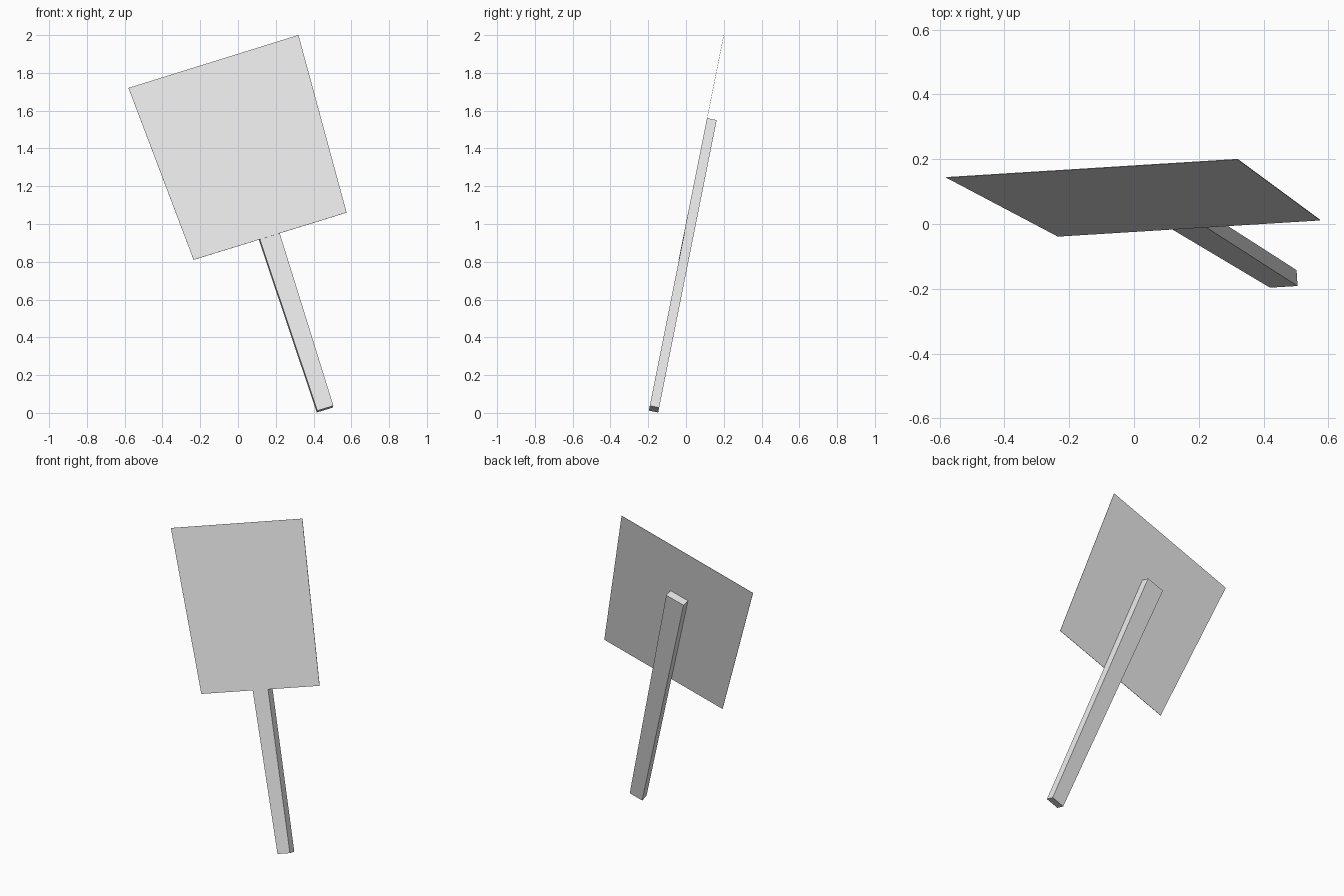
import bpy
import bmesh
from mathutils import Vector

cube = bpy.data.objects.get("Cube")
if cube:
    bpy.data.objects.remove(cube, do_unlink=True)

grey = bpy.data.materials.new("light_grey")
grey.use_nodes = True
grey.diffuse_color = (0.8, 0.8, 0.8, 1)
grey.node_tree.nodes["Principled BSDF"].inputs["Base Color"].default_value = (0.8, 0.8, 0.8, 1)

# Everything leans back along one sloping plane
SLOPE = 0.2
BACK = Vector((0, 1, -SLOPE)).normalized()


def leaning_slab(name, outline, thickness, offset=0, skew=0):
    """Extrude an (x, z) outline backwards from the sloping plane."""
    bm = bmesh.new()
    front = [bm.verts.new(Vector((x, SLOPE * z - 0.199, z)) + BACK * offset)
             for x, z in outline]
    face = bm.faces.new(front)
    result = bmesh.ops.extrude_face_region(bm, geom=[face], use_keep_orig=True)
    rear = [v for v in result["geom"] if isinstance(v, bmesh.types.BMVert)]
    bmesh.ops.translate(bm, verts=rear, vec=BACK * thickness + Vector((skew, 0, 0)))
    bmesh.ops.recalc_face_normals(bm, faces=bm.faces)
    mesh = bpy.data.meshes.new(name)
    bm.to_mesh(mesh)
    bm.free()
    mesh.materials.append(grey)
    obj = bpy.data.objects.new(name, mesh)
    bpy.context.collection.objects.link(obj)
    return obj


# Thin sign panel
leaning_slab("sign_panel",
             [(-0.235, 0.81), (0.575, 1.06), (0.32, 2.0), (-0.58, 1.72)], 0.002, -0.002)

# Post behind the panel, slightly wider at the top
leaning_slab("post",
             [(0.42, 0.012), (0.505, 0.038), (0.031, 1.56), (-0.088, 1.525)], 0.05, skew=-0.003)
